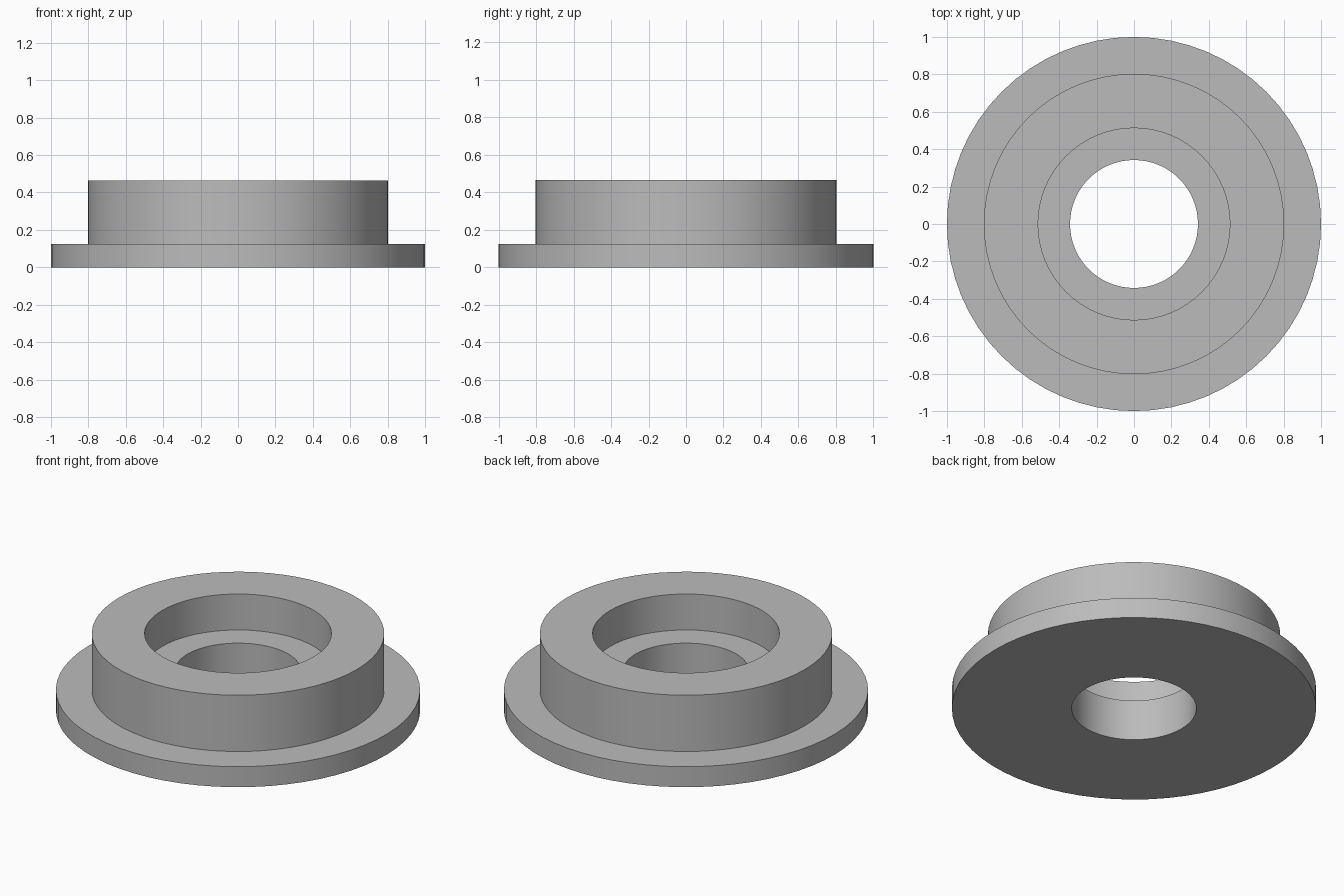
import bpy, bmesh, math

if "Cube" in bpy.data.objects:
    bpy.data.objects.remove(bpy.data.objects["Cube"])

SEGMENTS = 64

# Closed half cross-section (radius, height) of the flanged bushing
PROFILE = [
    (0.342, 0.0), (1.0, 0.0), (1.0, 0.124),          # base flange
    (0.803, 0.124), (0.803, 0.465),                  # raised collar
    (0.513, 0.465), (0.513, 0.247), (0.342, 0.247),  # counterbore and through hole
]


def lathe(name, profile, material):
    """Revolve a closed profile around z into a solid ring."""
    bm = bmesh.new()
    rings = []
    for i in range(SEGMENTS):
        a = 2 * math.pi * i / SEGMENTS
        rings.append([bm.verts.new((r * math.cos(a), r * math.sin(a), z)) for r, z in profile])
    n = len(profile)
    for i in range(SEGMENTS):
        a, b = rings[i], rings[(i + 1) % SEGMENTS]
        for j in range(n):
            k = (j + 1) % n
            bm.faces.new((a[j], b[j], b[k], a[k]))
    bmesh.ops.recalc_face_normals(bm, faces=bm.faces)
    mesh = bpy.data.meshes.new(name)
    bm.to_mesh(mesh)
    bm.free()
    mesh.materials.append(material)
    obj = bpy.data.objects.new(name, mesh)
    bpy.context.collection.objects.link(obj)
    bpy.context.view_layer.objects.active = obj
    obj.select_set(True)
    bpy.ops.object.shade_smooth_by_angle(angle=math.radians(30))
    return obj


grey = bpy.data.materials.new("plain grey")
grey.diffuse_color = (0.5, 0.5, 0.5, 1.0)
grey.use_nodes = True
grey.node_tree.nodes["Principled BSDF"].inputs["Base Color"].default_value = grey.diffuse_color

lathe("flanged_bushing", PROFILE, grey)
